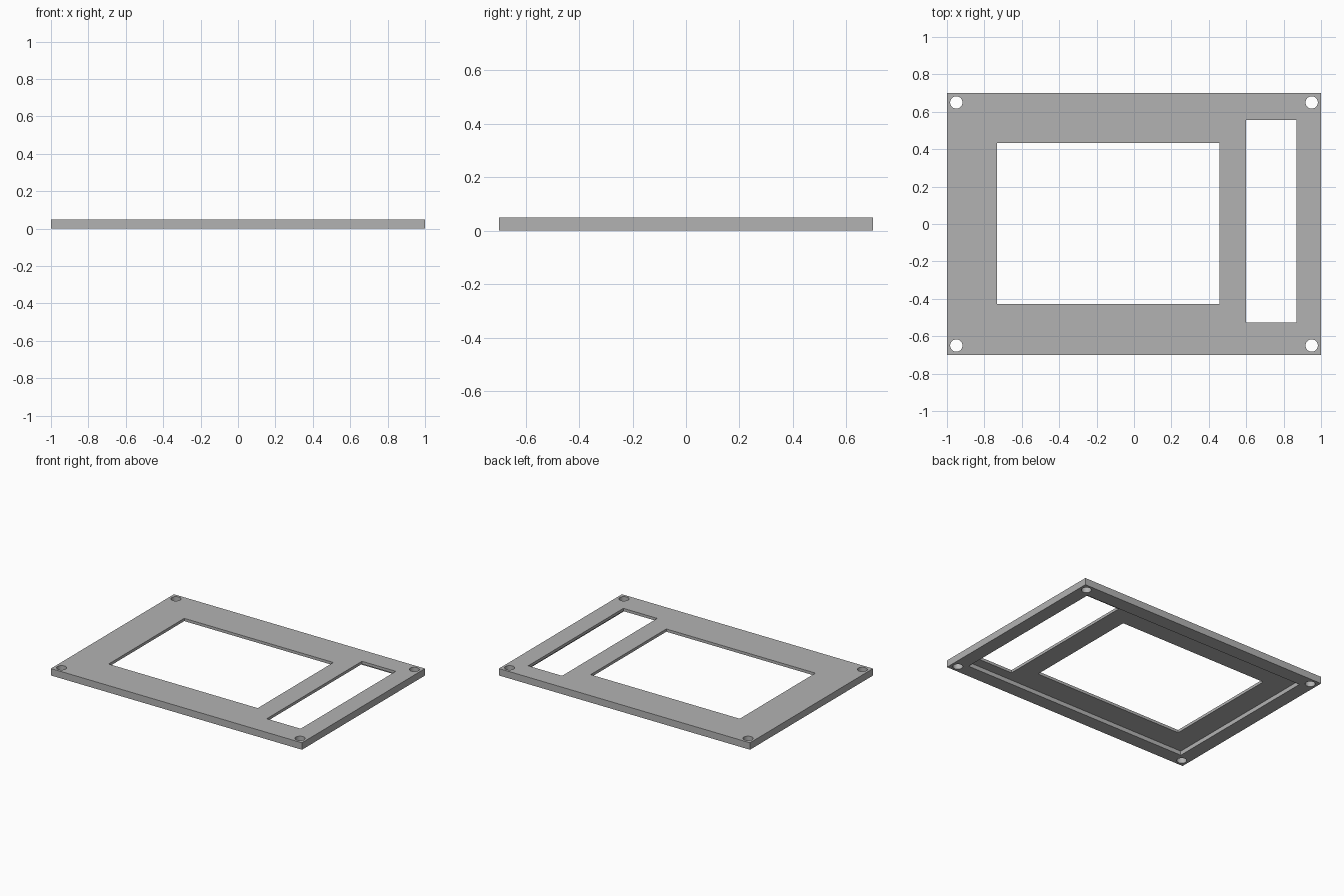
import bpy

cube = bpy.data.objects.get("Cube")
if cube:
    bpy.data.objects.remove(cube, do_unlink=True)

WIDTH, DEPTH, HEIGHT = 2.0, 1.4, 0.05
RECESS = 0.03      # depth of the pocket under the plate
OVER = 0.05        # cutter overshoot


def box(name, x0, x1, y0, y1, z0, z1):
    bpy.ops.mesh.primitive_cube_add(
        size=1, location=((x0 + x1) / 2, (y0 + y1) / 2, (z0 + z1) / 2))
    obj = bpy.context.object
    obj.name = name
    obj.scale = (x1 - x0, y1 - y0, z1 - z0)
    bpy.ops.object.transform_apply(location=True, rotation=False, scale=True)
    return obj


def opening(name, x0, x1, y0, y1):
    return box(name, x0, x1, y0, y1, -OVER, HEIGHT + OVER)


grey = bpy.data.materials.new("plain grey")
grey.use_nodes = True
colour = (0.45, 0.45, 0.45, 1)
grey.diffuse_color = colour
grey.node_tree.nodes["Principled BSDF"].inputs["Base Color"].default_value = colour

# Flat cover plate
plate = box("cover_plate", -WIDTH / 2, WIDTH / 2, -DEPTH / 2, DEPTH / 2, 0, HEIGHT)
plate.data.materials.append(grey)

# Underside pocket, large window and tall slot
cutters = [
    box("pocket_cutter", -0.9, 0.9, -0.6, 0.6, -OVER, RECESS),
    opening("window_cutter", -0.732, 0.456, -0.427, 0.434),
    opening("slot_cutter", 0.598, 0.868, -0.527, 0.556),
]

# Corner screw holes
for sx in (-1, 1):
    for sy in (-1, 1):
        bpy.ops.mesh.primitive_cylinder_add(
            vertices=32, radius=0.033, depth=0.3,
            location=(sx * 0.95, sy * 0.65, 0))
        bpy.context.object.name = "screw_hole_cutter"
        cutters.append(bpy.context.object)

# Cut every opening, then drop the cutters
bpy.context.view_layer.objects.active = plate
for cutter in cutters:
    cutter.hide_render = True
    cut = plate.modifiers.new("cut", "BOOLEAN")
    cut.operation = "DIFFERENCE"
    cut.solver = "EXACT"
    cut.object = cutter
    bpy.ops.object.modifier_apply(modifier=cut.name)
    bpy.data.objects.remove(cutter, do_unlink=True)

# Smooth hole walls, crisp edges elsewhere
bpy.ops.object.select_all(action="DESELECT")
plate.select_set(True)
bpy.ops.object.shade_smooth_by_angle()
